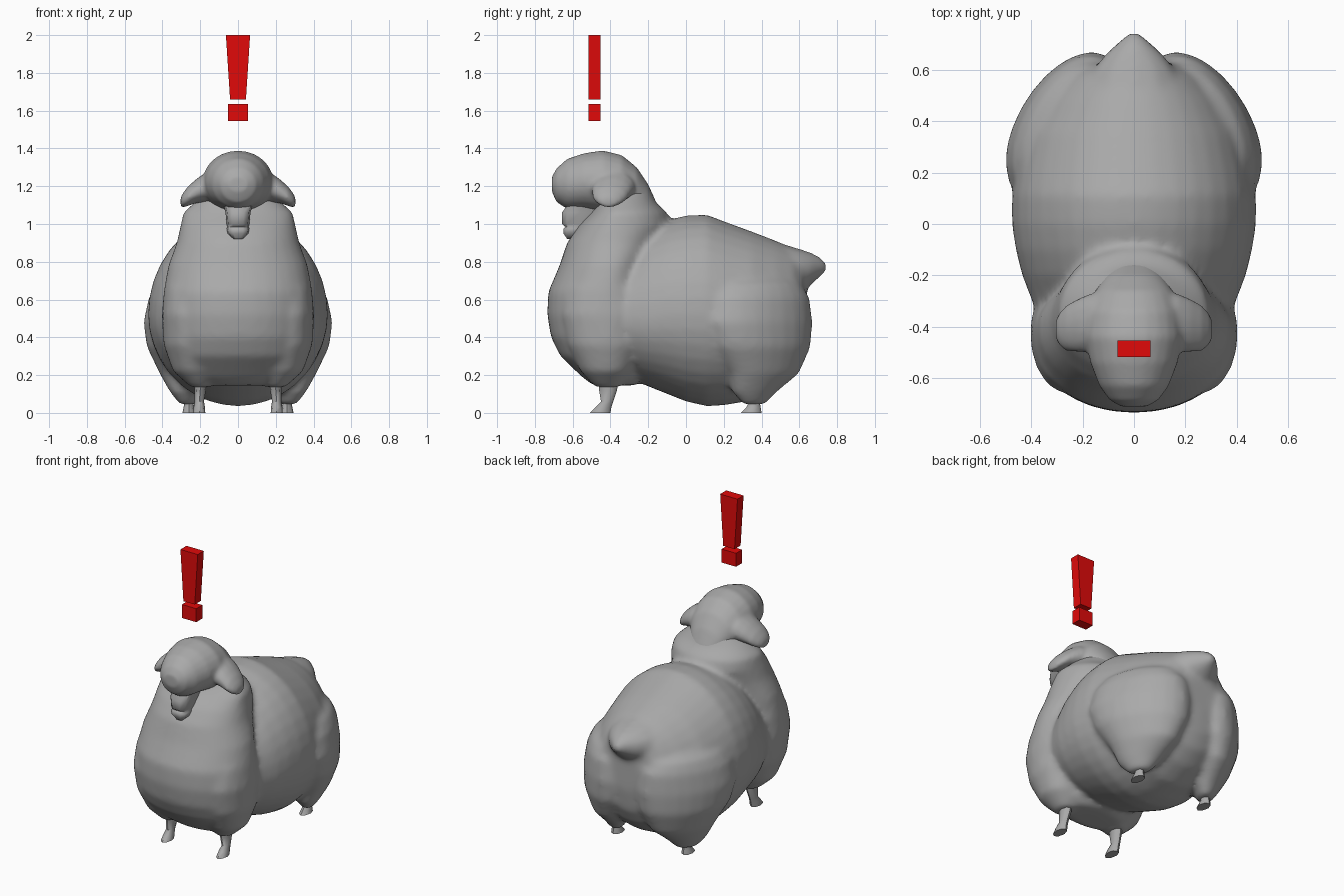
import bpy, bmesh, math


def material(name, rgb):
    m = bpy.data.materials.new(name)
    m.diffuse_color = (*rgb, 1)
    return m


GREY = material("wool grey", (0.40, 0.40, 0.40))
RED = material("alert red", (0.75, 0.003, 0.003))


def select(obs):
    bpy.ops.object.select_all(action='DESELECT')
    for ob in obs:
        ob.select_set(True)
    bpy.context.view_layer.objects.active = obs[0]


def finish(name, bm, mat, smooth=True):
    bmesh.ops.recalc_face_normals(bm, faces=bm.faces)
    me = bpy.data.meshes.new(name)
    bm.to_mesh(me)
    bm.free()
    me.materials.append(mat)
    ob = bpy.data.objects.new(name, me)
    bpy.context.collection.objects.link(ob)
    if smooth:
        select([ob])
        bpy.ops.object.shade_smooth_by_angle(angle=math.radians(50))
    return ob


def loft(name, axis, rings, n=20, power=1.0, mirror=False, skew=0.0):
    """Ring = (position on axis, centre, half width, low, middle, high)."""
    bm = bmesh.new()
    loops = []
    for p, c, r, lo, mid, hi in rings:
        loop = []
        for i in range(n):
            a = 2 * math.pi * i / n
            cs, sn = math.cos(a), math.sin(a)
            dv = (hi - mid if sn > 0 else mid - lo) * math.copysign(abs(sn) ** power, sn)
            u = c + r * math.copysign(abs(cs) ** power, cs) + skew * dv
            v = mid + dv
            co = {'x': (p, u, v), 'y': (u, p, v), 'z': (u, v, p)}[axis]
            loop.append(bm.verts.new(co))
        loops.append(loop)
    for a, b in zip(loops, loops[1:]):
        for i in range(n):
            j = (i + 1) % n
            bm.faces.new((a[i], a[j], b[j], b[i]))
    bm.faces.new(loops[0])
    bm.faces.new(loops[-1])
    # the second copy sits on the other side
    if mirror:
        geo = bmesh.ops.duplicate(bm, geom=bm.verts[:] + bm.edges[:] + bm.faces[:])["geom"]
        for v in geo:
            if isinstance(v, bmesh.types.BMVert):
                v.co.x *= -1
    return finish(name, bm, GREY)


def blend(name, obs, voxel, steps):
    """Fuse overlapping parts into one softly blended skin."""
    select(obs)
    bpy.ops.object.join()
    ob = bpy.context.view_layer.objects.active
    ob.name = name
    for m in list(ob.modifiers):
        ob.modifiers.remove(m)
    re = ob.modifiers.new("fuse", 'REMESH')
    re.mode = 'VOXEL'
    re.voxel_size = voxel
    re.use_smooth_shade = True
    sm = ob.modifiers.new("soften", 'SMOOTH')
    sm.factor = 0.5
    sm.iterations = steps
    return ob


# Barrel of the body
torso = loft("torso", 'y', [
    (-0.42, 0, 0.30, 0.25, 0.50, 0.75),
    (-0.33, 0, 0.385, 0.20, 0.50, 0.87),
    (-0.20, 0, 0.435, 0.14, 0.50, 0.98),
    (-0.10, 0, 0.46, 0.10, 0.52, 1.02),
    (0.00, 0, 0.475, 0.06, 0.52, 1.045),
    (0.11, 0, 0.475, 0.035, 0.52, 1.05),
    (0.20, 0, 0.46, 0.04, 0.51, 1.015),
    (0.35, 0, 0.425, 0.065, 0.50, 0.96),
    (0.48, 0, 0.355, 0.13, 0.50, 0.91),
    (0.57, 0, 0.28, 0.21, 0.51, 0.87),
    (0.62, 0, 0.20, 0.31, 0.53, 0.82),
    (0.64, 0, 0.10, 0.45, 0.57, 0.70)], n=36)

# Chest rising into the neck ruff
chest = loft("chest", 'z', [
    (0.145, 0, 0.19, -0.49, -0.38, -0.27),
    (0.19, 0, 0.28, -0.55, -0.40, -0.23),
    (0.30, 0, 0.36, -0.665, -0.42, -0.22),
    (0.40, 0, 0.385, -0.715, -0.42, -0.22),
    (0.52, 0, 0.40, -0.735, -0.42, -0.22),
    (0.64, 0, 0.395, -0.73, -0.42, -0.22),
    (0.78, 0, 0.37, -0.67, -0.40, -0.19),
    (0.90, 0, 0.325, -0.63, -0.38, -0.13),
    (0.99, 0, 0.305, -0.57, -0.37, -0.08),
    (1.06, 0, 0.29, -0.50, -0.36, -0.10),
    (1.115, 0, 0.23, -0.46, -0.35, -0.16),
    (1.20, 0, 0.13, -0.44, -0.35, -0.20)], n=32, power=0.96)

# Shoulders narrowing towards the front legs
shoulders = loft("shoulders", 'z', [
    (0.135, 0.20, 0.05, -0.48, -0.42, -0.35),
    (0.22, 0.23, 0.115, -0.56, -0.42, -0.29),
    (0.36, 0.25, 0.145, -0.63, -0.42, -0.24),
    (0.52, 0.26, 0.145, -0.66, -0.42, -0.23),
    (0.66, 0.26, 0.13, -0.63, -0.42, -0.25),
    (0.75, 0.25, 0.07, -0.55, -0.42, -0.30)], n=20, mirror=True)

# Haunches bulging from the rear, turned outwards at the front
haunches = loft("haunches", 'z', [
    (0.045, 0.26, 0.045, 0.30, 0.36, 0.42),
    (0.11, 0.26, 0.09, 0.245, 0.37, 0.48),
    (0.21, 0.27, 0.135, 0.225, 0.39, 0.60),
    (0.35, 0.27, 0.195, 0.13, 0.38, 0.66),
    (0.48, 0.27, 0.21, 0.08, 0.36, 0.67),
    (0.61, 0.27, 0.18, 0.10, 0.37, 0.655),
    (0.68, 0.27, 0.14, 0.15, 0.38, 0.61),
    (0.73, 0.26, 0.07, 0.25, 0.39, 0.52)], n=24, mirror=True, skew=-0.35)

# Stubby tail
tail = loft("tail", 'y', [
    (0.46, 0, 0.20, 0.62, 0.78, 0.91),
    (0.60, 0, 0.16, 0.64, 0.76, 0.87),
    (0.66, 0, 0.115, 0.675, 0.76, 0.85),
    (0.71, 0, 0.06, 0.72, 0.77, 0.825),
    (0.745, 0, 0.02, 0.75, 0.77, 0.79)], n=12)

blend("body", [torso, chest, shoulders, haunches, tail], 0.018, 9)

# Woolly cap of the head
cap = loft("cap", 'y', [
    (-0.71, 0, 0.05, 1.17, 1.21, 1.25),
    (-0.685, 0, 0.095, 1.115, 1.21, 1.295),
    (-0.63, 0, 0.135, 1.08, 1.21, 1.345),
    (-0.54, 0, 0.17, 1.075, 1.22, 1.375),
    (-0.44, 0, 0.19, 1.06, 1.22, 1.39),
    (-0.34, 0, 0.18, 1.04, 1.20, 1.365),
    (-0.26, 0, 0.15, 1.03, 1.17, 1.30),
    (-0.20, 0, 0.11, 1.02, 1.11, 1.21),
    (-0.155, 0, 0.07, 1.01, 1.06, 1.11)], n=24)

# Drooping ears
ears = loft("ears", 'x', [
    (0.10, -0.38, 0.12, 1.13, 1.20, 1.29),
    (0.17, -0.385, 0.115, 1.115, 1.19, 1.275),
    (0.22, -0.395, 0.105, 1.11, 1.17, 1.24),
    (0.265, -0.405, 0.09, 1.095, 1.14, 1.20),
    (0.295, -0.41, 0.06, 1.085, 1.12, 1.16),
    (0.305, -0.41, 0.03, 1.095, 1.11, 1.135)], n=14, mirror=True)

blend("head", [cap, ears], 0.012, 7)

# Muzzle below the cap
loft("muzzle", 'z', [
    (0.92, 0, 0.025, -0.63, -0.60, -0.57),
    (0.95, 0, 0.055, -0.65, -0.60, -0.54),
    (0.975, 0, 0.06, -0.65, -0.59, -0.50),
    (0.985, 0, 0.056, -0.64, -0.58, -0.46),
    (1.00, 0, 0.06, -0.66, -0.56, -0.42),
    (1.06, 0, 0.066, -0.66, -0.56, -0.42),
    (1.13, 0, 0.085, -0.61, -0.54, -0.42)], n=10, power=0.65)

# Legs with flared hooves
loft("front_legs", 'z', [
    (0.00, 0.205, 0.032, -0.51, -0.45, -0.40),
    (0.03, 0.205, 0.03, -0.48, -0.44, -0.395),
    (0.06, 0.205, 0.025, -0.45, -0.42, -0.385),
    (0.12, 0.20, 0.03, -0.46, -0.41, -0.365),
    (0.20, 0.195, 0.036, -0.46, -0.41, -0.355)], n=8, mirror=True)
loft("hind_legs", 'z', [
    (0.00, 0.26, 0.034, 0.29, 0.35, 0.40),
    (0.03, 0.26, 0.028, 0.32, 0.36, 0.395),
    (0.06, 0.26, 0.022, 0.335, 0.365, 0.39),
    (0.12, 0.26, 0.03, 0.33, 0.37, 0.41)], n=8, mirror=True)


# Floating alert mark
def block(name, z0, z1, w0, w1):
    bm = bmesh.new()
    bmesh.ops.create_cube(bm, size=1)
    for v in bm.verts:
        top = v.co.z > 0
        v.co = (math.copysign(w1 if top else w0, v.co.x),
                -0.485 + math.copysign(0.032, v.co.y), z1 if top else z0)
    finish(name, bm, RED, smooth=False)


block("mark_bar", 1.66, 2.0, 0.042, 0.064)
block("mark_dot", 1.545, 1.635, 0.053, 0.053)
